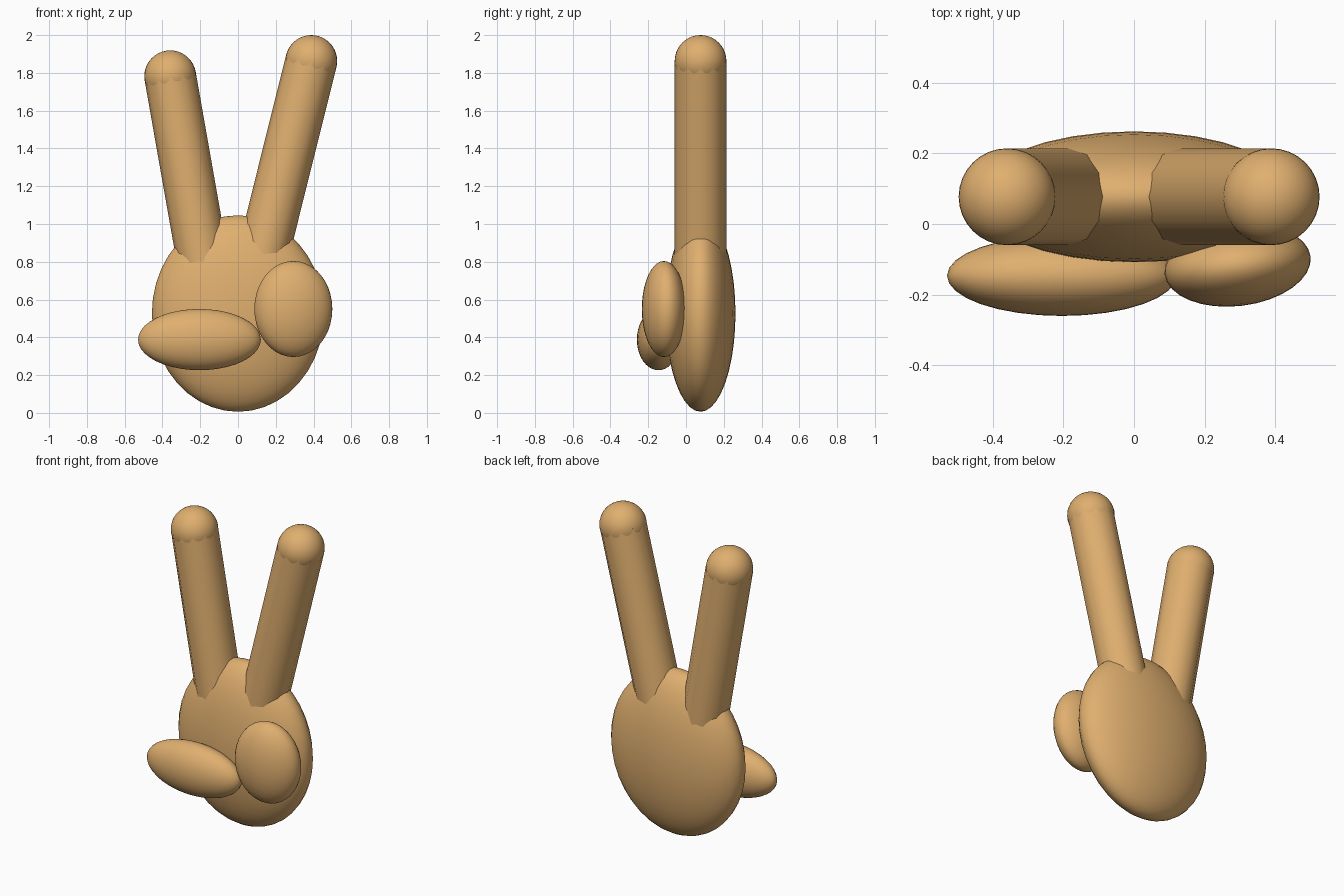
import bpy
import math
from mathutils import Vector

if "Cube" in bpy.data.objects:
    bpy.data.objects.remove(bpy.data.objects["Cube"])

skin = bpy.data.materials.new("tan_skin")
skin.diffuse_color = (0.745, 0.43, 0.16, 1)
skin.use_nodes = True
skin.node_tree.nodes["Principled BSDF"].inputs["Base Color"].default_value = skin.diffuse_color


def finish(name):
    ob = bpy.context.object
    ob.name = name
    ob.data.materials.append(skin)
    bpy.ops.object.shade_smooth_by_angle(angle=math.radians(40))
    return ob


def ellipsoid(name, centre, radii, turn=0):
    bpy.ops.mesh.primitive_uv_sphere_add(
        segments=32, ring_count=20, radius=1, location=centre,
        rotation=(0, 0, math.radians(turn)))
    ob = finish(name)
    ob.scale = radii
    return ob


def finger(name, tip, lean, length=1.2, radius=0.137):
    # twelve-sided shaft running down into the palm, with a ball fingertip
    a = math.radians(lean)
    axis = Vector((math.sin(a), 0, math.cos(a)))
    tip = Vector(tip)
    bpy.ops.mesh.primitive_cylinder_add(
        vertices=12, radius=radius, depth=length,
        location=tip - axis * length / 2, rotation=(0, a, 0))
    finish(name + "_shaft")
    ellipsoid(name + "_tip", tip, (radius,) * 3)


# Palm
ellipsoid("palm", (0, 0.077, 0.526), (0.456, 0.185, 0.52))

# Folded thumb and curled fingers on the front of the palm
ellipsoid("thumb", (-0.204, -0.146, 0.388), (0.325, 0.114, 0.162))
ellipsoid("curled_fingers", (0.293, -0.117, 0.55), (0.208, 0.115, 0.254), 7)

# Two raised fingers spread in a V
finger("left_finger", (-0.359, 0.077, 1.782), -10)
finger("right_finger", (0.388, 0.077, 1.863), 14)
